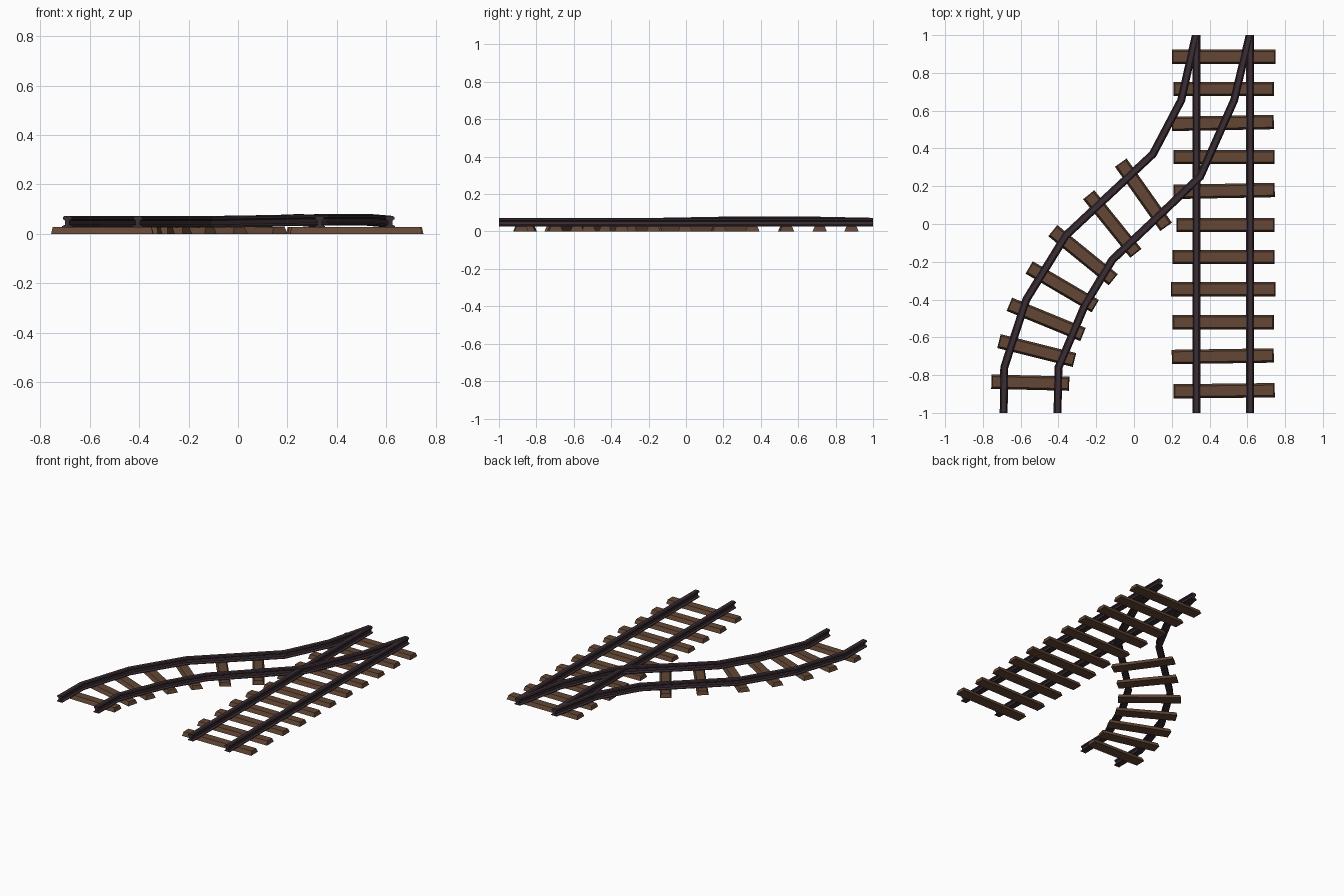
import bpy
import bmesh
from mathutils import Vector

if "Cube" in bpy.data.objects:
    bpy.data.objects.remove(bpy.data.objects["Cube"])


def material(name, rgb):
    mat = bpy.data.materials.new(name)
    mat.use_nodes = True
    mat.diffuse_color = (*rgb, 1)
    mat.node_tree.nodes["Principled BSDF"].inputs["Base Color"].default_value = (*rgb, 1)
    return mat


WOOD = material("brown wood", (0.125, 0.063, 0.035))
STEEL = material("dark steel", (0.043, 0.026, 0.034))

# Half of the rail cross-section (sideways, up): foot, web, head
HALF = [(0.021, 0.026), (0.021, 0.031), (0.009, 0.037), (0.009, 0.054),
        (0.018, 0.059), (0.018, 0.067), (0.012, 0.072)]
RAIL = HALF + [(-x, z) for x, z in reversed(HALF)]


def finish(name, bm, mat):
    bmesh.ops.recalc_face_normals(bm, faces=bm.faces)
    mesh = bpy.data.meshes.new(name)
    bm.to_mesh(mesh)
    bm.free()
    mesh.materials.append(mat)
    obj = bpy.data.objects.new(name, mesh)
    bpy.context.collection.objects.link(obj)


def rail(name, path):
    """Sweep the rail section along (x, y, lift) points with mitred joints."""
    bm = bmesh.new()
    pts = [Vector(p[:2]) for p in path]
    rings = []
    for i, p in enumerate(pts):
        if i in (0, len(pts) - 1):
            side = Vector((1, 0))          # square-cut ends
        else:
            a = (p - pts[i - 1]).normalized()
            b = (pts[i + 1] - p).normalized()
            t = (a + b).normalized()
            side = Vector((t.y, -t.x)) / t.dot(a)
        rings.append([bm.verts.new((*(p + side * u), z + path[i][2])) for u, z in RAIL])
    n = len(RAIL)
    for r, s in zip(rings, rings[1:]):
        for k in range(n):
            bm.faces.new((r[k], r[(k + 1) % n], s[(k + 1) % n], s[k]))
    bm.faces.new(rings[0])
    bm.faces.new(rings[-1])
    finish(name, bm, STEEL)


def sleeper(name, start, end):
    """Tapered wooden beam between two end points."""
    bm = bmesh.new()
    a, b = Vector(start), Vector(end)
    d = (b - a).normalized()
    n = Vector((-d.y, d.x))
    rings = []
    for half, inset, z in ((0.038, 0, 0), (0.027, 0.006, 0.027)):
        p, q = a + d * inset, b - d * inset
        rings.append([bm.verts.new((*c, z)) for c in
                      (p - n * half, q - n * half, q + n * half, p + n * half)])
    low, top = rings
    bm.faces.new(low)
    bm.faces.new(top)
    for k in range(4):
        j = (k + 1) % 4
        bm.faces.new((low[k], low[j], top[j], top[k]))
    finish(name, bm, WOOD)


# Straight track
for label, x in (("right", 0.33), ("left", 0.615)):
    rail("straight_rail_" + label, [(x, -1, 0), (x, 1, 0)])

# Diverging track, lifted slightly where it crosses the straight one
rail("curved_rail_right", [(-0.69, -1, 0), (-0.687, -0.76, 0), (-0.57, -0.40, 0),
                           (-0.36, -0.06, 0), (0.10, 0.37, 0.002),
                           (0.25, 0.655, 0.008), (0.327, 1, 0.001)])
rail("curved_rail_left", [(-0.405, -1, 0), (-0.40, -0.76, 0), (-0.26, -0.43, 0),
                          (-0.115, -0.19, 0), (0.35, 0.25, 0.008),
                          (0.53, 0.655, 0.008), (0.612, 1, 0.001)])

# Straight sleepers: left end, right end, position, slight skew
STRAIGHT = [(0.20, 0.75, 0.885, 0), (0.21, 0.74, 0.715, 0), (0.20, 0.74, 0.535, 0.005),
            (0.21, 0.745, 0.355, 0), (0.21, 0.745, 0.175, 0.005), (0.225, 0.745, -0.005, 0),
            (0.205, 0.745, -0.175, 0), (0.195, 0.75, -0.345, 0), (0.205, 0.74, -0.52, 0),
            (0.20, 0.74, -0.70, 0.004), (0.21, 0.745, -0.883, 0.003)]
for i, (x0, x1, y, skew) in enumerate(STRAIGHT):
    sleeper(f"straight_sleeper_{i + 1}", (x0, y - skew), (x1, y + skew))

# Fanned sleepers under the curve
CURVED = [((-0.07, 0.325), (0.17, -0.015)), ((-0.24, 0.155), (0.01, -0.155)),
          ((-0.43, -0.035), (-0.11, -0.295)), ((-0.555, -0.23), (-0.205, -0.435)),
          ((-0.66, -0.425), (-0.27, -0.585)), ((-0.715, -0.62), (-0.315, -0.72)),
          ((-0.755, -0.835), (-0.343, -0.845))]
for i, (a, b) in enumerate(CURVED):
    sleeper(f"curved_sleeper_{i + 1}", a, b)
